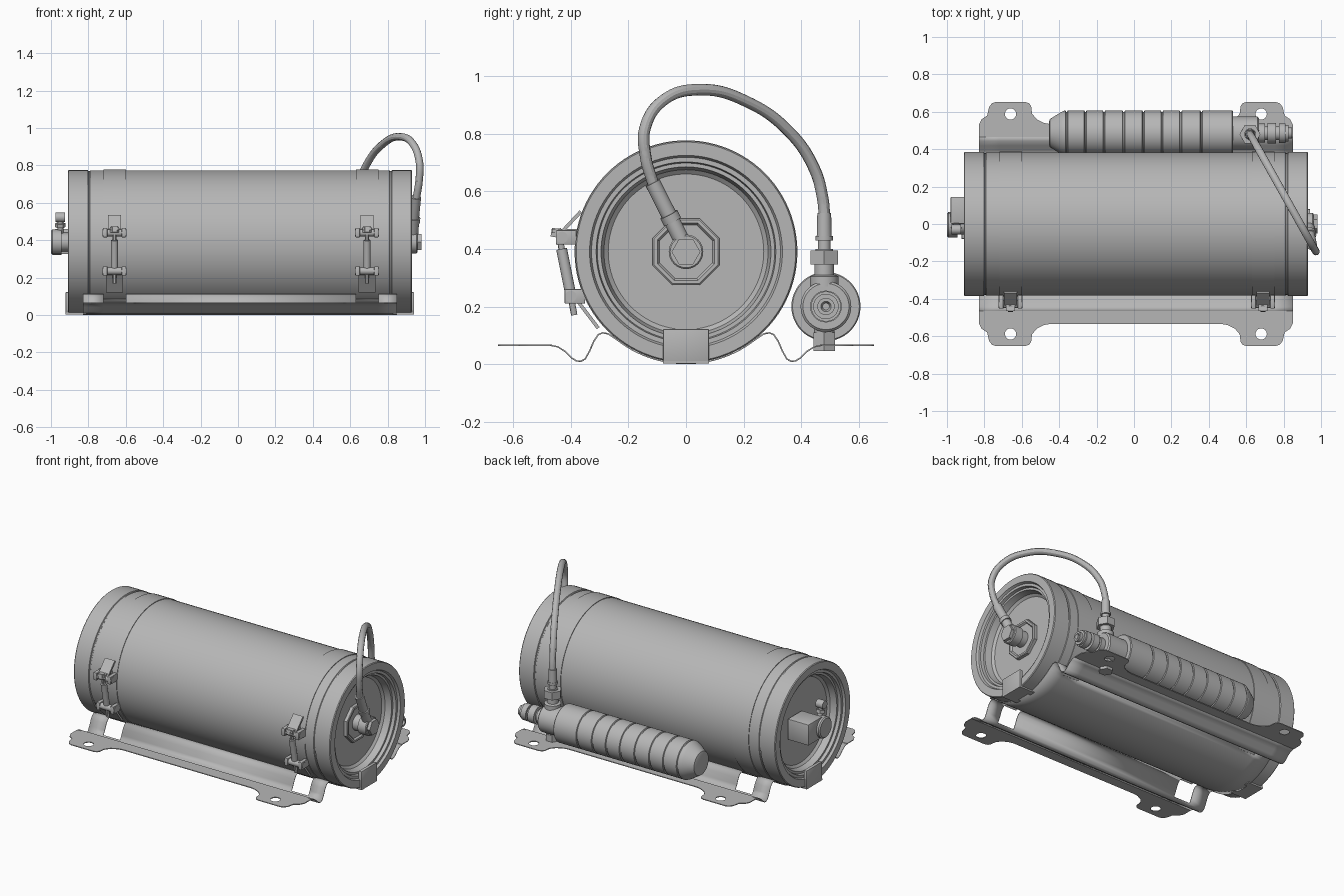
import bpy, bmesh, math
from mathutils import Vector, Matrix

if "Cube" in bpy.data.objects:
    bpy.data.objects.remove(bpy.data.objects["Cube"])

grey = bpy.data.materials.new("painted_grey")
grey.diffuse_color = (0.47, 0.47, 0.47, 1)
grey.use_nodes = True
grey.node_tree.nodes["Principled BSDF"].inputs["Base Color"].default_value = grey.diffuse_color
X = (1, 0, 0)
CZ = 0.39  # height of the tank axis


def finish(ob, angle=30):
    ob.data.materials.clear()
    ob.data.materials.append(grey)
    bpy.ops.object.select_all(action='DESELECT')
    ob.select_set(True)
    bpy.context.view_layer.objects.active = ob
    bpy.ops.object.shade_smooth_by_angle(angle=math.radians(angle))
    return ob


def from_bm(name, bm):
    bmesh.ops.remove_doubles(bm, verts=bm.verts, dist=1e-5)
    bmesh.ops.recalc_face_normals(bm, faces=bm.faces)
    me = bpy.data.meshes.new(name)
    bm.to_mesh(me)
    bm.free()
    ob = bpy.data.objects.new(name, me)
    bpy.context.collection.objects.link(ob)
    return ob


def lathe(name, profile, origin, axis=X, seg=32, phase=0.0, cap=True):
    """Turn (distance along axis, radius) pairs around an axis."""
    pts = [(profile[0][0], 0)] + profile + [(profile[-1][0], 0)] if cap else profile + profile[:1]
    rot = Vector(axis).to_track_quat('Z', 'Y').to_matrix()
    bm = bmesh.new()
    rings = []
    for t, r in pts:
        ring = []
        for i in range(seg):
            a = phase + 2 * math.pi * i / seg
            ring.append(bm.verts.new(Vector(origin) + rot @ Vector((r * math.cos(a), r * math.sin(a), t))))
        rings.append(ring)
    for a, b in zip(rings, rings[1:]):
        for i in range(seg):
            j = (i + 1) % seg
            bm.faces.new((a[i], a[j], b[j], b[i]))
    bmesh.ops.dissolve_degenerate(bm, edges=bm.edges, dist=1e-6)
    return finish(from_bm(name, bm))


def rod(name, p, q, r, seg=24, phase=0.0):
    d = Vector(q) - Vector(p)
    return lathe(name, [(0, r), (d.length, r)], p, d, seg, phase)


def box(name, lo, hi, bevel=0.0):
    bm = bmesh.new()
    bmesh.ops.create_cube(bm, size=1)
    lo, hi = Vector(lo), Vector(hi)
    for v in bm.verts:
        v.co = Vector([(lo[k] + hi[k]) / 2 + v.co[k] * (hi[k] - lo[k]) for k in range(3)])
    if bevel:
        bmesh.ops.bevel(bm, geom=bm.edges[:], offset=bevel, segments=2, affect='EDGES', profile=0.5)
    return finish(from_bm(name, bm))


def slab(name, p, q, width, thick):
    """Flat bar between two points in the yz plane, width along x."""
    p, q = Vector(p), Vector(q)
    d = (q - p).normalized()
    n = d.cross(Vector(X)) * thick / 2
    w = Vector((width / 2, 0, 0))
    bm = bmesh.new()
    vs = [bm.verts.new(c + sw * w + sn * n) for c in (p, q) for sw in (-1, 1) for sn in (-1, 1)]
    bmesh.ops.convex_hull(bm, input=vs)
    return finish(from_bm(name, bm))


def curve_mesh(name, cu):
    ob = bpy.data.objects.new(name, cu)
    bpy.context.collection.objects.link(ob)
    bpy.ops.object.select_all(action='DESELECT')
    ob.select_set(True)
    bpy.context.view_layer.objects.active = ob
    bpy.ops.object.convert(target='MESH')
    return finish(bpy.context.view_layer.objects.active)


# Tank: body with seam grooves and recessed ends, mirrored about its middle
half = [(0.0, 0.383), (0.80, 0.383), (0.803, 0.379), (0.81, 0.379), (0.813, 0.385), (0.915, 0.385),
        (0.92, 0.381), (0.92, 0.335), (0.905, 0.328), (0.905, 0.312), (0.885, 0.308), (0.885, 0.295),
        (0.845, 0.285), (0.832, 0.27)]
mirrored = [(-t, r) for t, r in reversed(half[1:])]
lathe("tank", mirrored + half, (0.01, 0, CZ), seg=96)

# Straps, latches and end clips
for sx in (-0.66, 0.69):
    lathe("strap", [(-0.06, 0.375), (-0.06, 0.387), (0.06, 0.387), (0.06, 0.375)],
          (sx, 0, CZ), seg=96, cap=False)
    slab("upper_lug", (sx, -0.435, 0.455), (sx, -0.365, 0.53), 0.07, 0.012)
    slab("upper_arm", (sx, -0.465, 0.462), (sx, -0.375, 0.462), 0.05, 0.015)
    slab("lower_lug", (sx, -0.40, 0.25), (sx, -0.305, 0.125), 0.09, 0.012)
    rod("latch_bolt", (sx, -0.445, 0.47), (sx, -0.388, 0.17), 0.011, 12)
    rod("latch_spring", (sx, -0.432, 0.40), (sx, -0.403, 0.255), 0.019, 16)
    rod("latch_nut", (sx, -0.45, 0.44), (sx, -0.445, 0.47), 0.024, 6)
    for y, z in ((-0.43, 0.44), (-0.40, 0.235)):
        rod("latch_bar", (sx - 0.065, y, z), (sx + 0.065, y, z), 0.02, 16)
        for e in (-0.05, 0.05):
            box("latch_ear", (sx + e - 0.012, y - 0.022, z - 0.025), (sx + e + 0.012, y + 0.05, z + 0.025), 0.004)
for s in (-1, 1):
    xs = sorted((0.01 + s * 0.91, 0.01 + s * 0.932))
    box("end_clip", (xs[0], -0.08, 0.006), (xs[1], 0.08, 0.122), 0.004)
    xs = sorted((0.01 + s * 0.82, 0.01 + s * 0.932))
    box("clip_foot", (xs[0], -0.08, 0.002), (xs[1], 0.08, 0.012))

# Cradle: bent sheet with strap slots cut through its ridges
side = [(-0.47, 0.065), (-0.445, 0.06), (-0.42, 0.044), (-0.395, 0.02), (-0.38, 0.011), (-0.365, 0.01),
        (-0.35, 0.018), (-0.335, 0.045), (-0.32, 0.08), (-0.305, 0.102), (-0.29, 0.109), (-0.27, 0.105)]
angles = [math.radians(-38 + 76 * i / 24) for i in range(25)]
arc = [(0.388 * math.sin(a), CZ - 0.388 * math.cos(a)) for a in angles]
prof = side + arc + [(-y, z) for y, z in reversed(side)]
cols = [-0.83, -0.72, -0.60, 0.63, 0.75, 0.85]
bm = bmesh.new()
grid = [[bm.verts.new((x, y, z)) for y, z in prof] for x in cols]
for i in range(len(cols) - 1):
    for j in range(len(prof) - 1):
        mid = abs(prof[j][0] + prof[j + 1][0]) / 2
        if i in (1, 3) and 0.245 < mid < 0.35:
            continue
        bm.faces.new((grid[i][j], grid[i + 1][j], grid[i + 1][j + 1], grid[i][j + 1]))
cradle = from_bm("cradle", bm)
mod = cradle.modifiers.new("sheet", 'SOLIDIFY')
mod.thickness = 0.005
mod.offset = 0
finish(cradle, 40)

# Mounting flanges: flat outline with rounded ears and bolt holes
edge = [(-0.84, 0.465), (-0.84, 0.53), (-0.825, 0.56), (-0.795, 0.58), (-0.785, 0.625), (-0.77, 0.645),
        (-0.75, 0.652), (-0.59, 0.652), (-0.57, 0.645), (-0.56, 0.63), (-0.555, 0.59), (-0.53, 0.56),
        (-0.49, 0.54), (-0.46, 0.535)]
outline = edge + [(-x, y) for x, y in reversed(edge)]
for s in (-1, 1):
    cu = bpy.data.curves.new("flange", 'CURVE')
    cu.dimensions = '2D'
    cu.fill_mode = 'BOTH'
    cu.extrude = 0.0025
    loops = [outline] + [[(hx + 0.03 * math.cos(k * math.pi / 12), 0.588 + 0.03 * math.sin(k * math.pi / 12))
                          for k in range(24)] for hx in (-0.67, 0.67)]
    for loop in loops:
        sp = cu.splines.new('POLY')
        sp.points.add(len(loop) - 1)
        for p, (x, y) in zip(sp.points, loop):
            p.co = (x + 0.01, s * y, 0, 1)
        sp.use_cyclic_u = True
    flange = curve_mesh("flange", cu)
    flange.location.z = 0.065

# Cartridge with ring grooves and a domed end
CY, CH = 0.486, 0.2
prof = [(-0.455, 0.06), (-0.45, 0.075), (-0.39, 0.112), (-0.372, 0.12)]
for g in (-0.36, -0.26, -0.16, -0.055, 0.05, 0.15, 0.25, 0.36):
    prof += [(g - 0.006, 0.12), (g - 0.003, 0.114), (g + 0.003, 0.114), (g + 0.006, 0.12)]
prof += [(0.525, 0.12), (0.53, 0.116), (0.53, 0.088), (0.66, 0.088), (0.668, 0.08), (0.668, 0.05),
         (0.70, 0.05), (0.70, 0.036), (0.715, 0.036), (0.715, 0.055), (0.76, 0.055), (0.76, 0.038),
         (0.775, 0.038), (0.775, 0.052), (0.81, 0.052), (0.81, 0.044), (0.825, 0.044)]
lathe("cartridge", prof, (0, CY, CH), seg=48)
lathe("valve_tip", [(0.82, 0.03), (0.845, 0.03), (0.845, 0.018), (0.83, 0.012)], (0, CY, CH), seg=24)

# Upright fitting through the cartridge neck
FX, FY = 0.62, 0.48
lathe("upright_fitting", [(0.06, 0.035), (0.27, 0.035), (0.27, 0.05), (0.305, 0.05), (0.31, 0.034),
                          (0.345, 0.034), (0.40, 0.03), (0.40, 0.022), (0.43, 0.022), (0.43, 0.03),
                          (0.445, 0.03), (0.445, 0.026), (0.525, 0.024)], (FX, FY, 0), (0, 0, 1), 32)
rod("upper_nut", (FX, FY, 0.345), (FX, FY, 0.395), 0.056, 6)
rod("lower_nut", (FX, FY, 0.045), (FX, FY, 0.11), 0.043, 6)

# Hose: one planar arc from the fitting over to the tank end
path = [(0.482, 0.50), (0.474, 0.58), (0.445, 0.68), (0.36, 0.805), (0.21, 0.912), (0.05, 0.953),
        (-0.08, 0.915), (-0.142, 0.82), (-0.14, 0.72), (-0.112, 0.62)]
cu = bpy.data.curves.new("hose", 'CURVE')
cu.dimensions = '3D'
cu.bevel_depth = 0.02
cu.bevel_resolution = 4
cu.use_fill_caps = True
sp = cu.splines.new('BEZIER')
sp.bezier_points.add(len(path) - 1)
for p, (y, z) in zip(sp.bezier_points, path):
    p.co = (FX + (0.482 - y) * 0.56, y, z)
    p.handle_left_type = p.handle_right_type = 'AUTO'
curve_mesh("hose", cu)
rod("hose_sleeve", (0.952, -0.116, 0.63), (0.94, -0.055, 0.51), 0.027)
rod("hose_collar", (0.942, -0.06, 0.52), (0.939, -0.047, 0.495), 0.033)
rod("hose_elbow", (0.94, -0.05, 0.50), (0.935, 0, 0.40), 0.028)

# Right end: octagonal plate with raised frame, and hex bolt
lathe("octagon_plate", [(0.83, 0.125), (0.862, 0.125), (0.866, 0.12), (0.866, 0.108), (0.855, 0.10)],
      (0, 0, CZ), seg=8, phase=math.pi / 8)
lathe("outlet_boss", [(0.84, 0.05), (0.90, 0.05), (0.90, 0.06), (0.955, 0.06), (0.96, 0.055)], (0, 0, CZ))
rod("outlet_bolt", (0.95, 0, CZ), (0.98, 0, CZ), 0.05, 6)

# Left end: valve block, knob and small gauge stem
box("valve_block", (-0.98, 0.0, 0.325), (-0.83, 0.145, 0.46), 0.005)
lathe("valve_knob", [(-0.83, 0.05), (-0.945, 0.05), (-0.945, 0.068), (-0.993, 0.068), (-1.0, 0.06)],
      (0, -0.005, CZ), seg=16)
rod("stem", (-0.95, -0.01, 0.44), (-0.95, -0.03, 0.51), 0.016, 16)
rod("stem_nut", (-0.95, -0.018, 0.47), (-0.95, -0.023, 0.49), 0.028, 6)
rod("stem_cap", (-0.975, -0.03, 0.522), (-0.925, -0.03, 0.522), 0.026)
